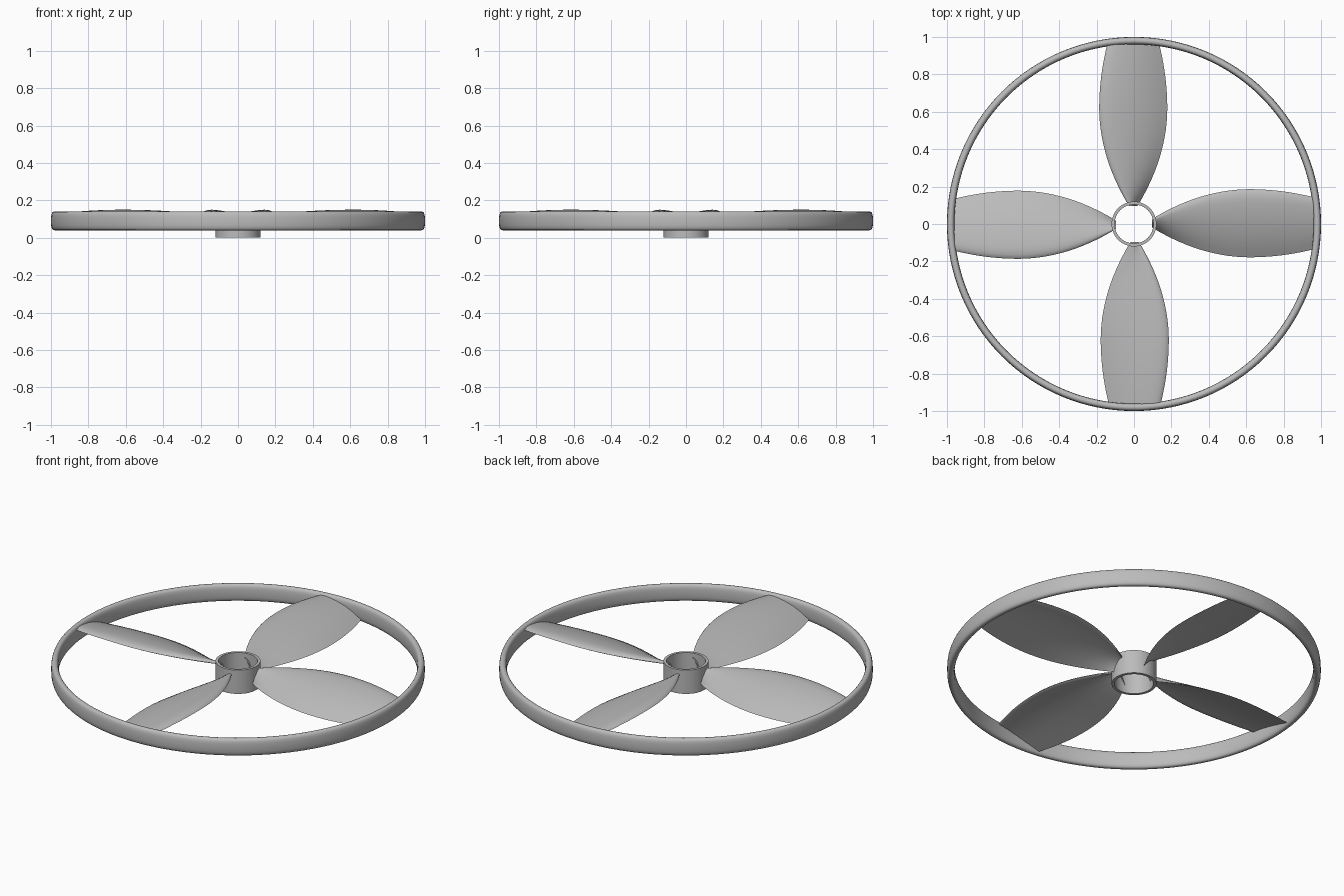
import bpy, bmesh, math

cube = bpy.data.objects.get("Cube")
if cube:
    bpy.data.objects.remove(cube, do_unlink=True)

grey = bpy.data.materials.new("plain grey")
grey.use_nodes = True
grey.diffuse_color = (0.5, 0.5, 0.5, 1)
grey.node_tree.nodes["Principled BSDF"].inputs["Base Color"].default_value = (0.5, 0.5, 0.5, 1)


def loft(name, sections, close_loop, angle):
    """Skin a row of closed sections; join the last to the first or cap both ends."""
    bm = bmesh.new()
    rows = [[bm.verts.new(p) for p in s] for s in sections]
    pairs = list(zip(rows, rows[1:]))
    if close_loop:
        pairs.append((rows[-1], rows[0]))
    else:
        bm.faces.new(rows[0])
        bm.faces.new(rows[-1])
    n = len(rows[0])
    for a, b in pairs:
        for i in range(n):
            j = (i + 1) % n
            bm.faces.new((a[i], a[j], b[j], b[i]))
    bmesh.ops.recalc_face_normals(bm, faces=bm.faces)
    mesh = bpy.data.meshes.new(name)
    bm.to_mesh(mesh)
    bm.free()
    mesh.materials.append(grey)
    obj = bpy.data.objects.new(name, mesh)
    bpy.context.collection.objects.link(obj)
    bpy.ops.object.select_all(action='DESELECT')
    obj.select_set(True)
    bpy.context.view_layer.objects.active = obj
    bpy.ops.object.shade_smooth_by_angle(angle=math.radians(angle))
    return obj


def revolve(name, profile, steps, angle):
    turns = [2 * math.pi * k / steps for k in range(steps)]
    return loft(name, [[(r * math.cos(t), r * math.sin(t), z) for r, z in profile]
                       for t in turns], True, angle)


# Outer ring: rounded, tall and thin section
def soft(v):
    return math.copysign(abs(v) ** 0.7, v)


ring_profile = []
for k in range(20):
    a = 2 * math.pi * k / 20
    ring_profile.append((0.98 + 0.02 * soft(math.cos(a)), 0.09 + 0.05 * soft(math.sin(a))))
revolve("outer_ring", ring_profile, 128, 60)

# Hub: open tube
revolve("hub", [(0.12, 0), (0.12, 0.14), (0.104, 0.14), (0.104, 0)], 64, 30)

# Blade section: (across the chord, height fraction), over the top then back underneath
SECTION = [(-1, 0), (-0.8, 0.2), (-0.6, 0.38), (-0.4, 0.53), (-0.2, 0.66), (0, 0.77),
           (0.2, 0.86), (0.4, 0.93), (0.6, 0.98), (0.75, 1), (0.88, 0.98), (0.96, 0.93),
           (1, 0.87), (0.95, 0.82), (0.8, 0.82), (0.6, 0.79), (0.2, 0.66), (-0.2, 0.47),
           (-0.6, 0.24)]


def blade_section(r):
    d = r - 0.62
    if d < 0:
        half = 0.182 * (1 - (d / 0.56) ** 2)
        high, low = 0.15 - 0.035 * (d / 0.52) ** 2, 0.045
    else:
        half = 0.182 * (1 - (d / 0.7) ** 2)
        high, low = 0.15 - 0.022 * (d / 0.35) ** 2, 0.045 + 0.01 * (d / 0.35) ** 2
    return [(r, 0.004 + u * half, low + f * (high - low)) for u, f in SECTION]


# Four blades, a quarter turn apart
STATIONS = 24
for name, quarter in (("left", 0), ("back", 1), ("right", 2), ("front", 3)):
    radii = [0.097 + (0.972 - 0.097) * k / STATIONS for k in range(STATIONS + 1)]
    blade = loft(name + "_blade", [blade_section(r) for r in radii], False, 50)
    blade.rotation_euler.z = quarter * math.pi / 2
